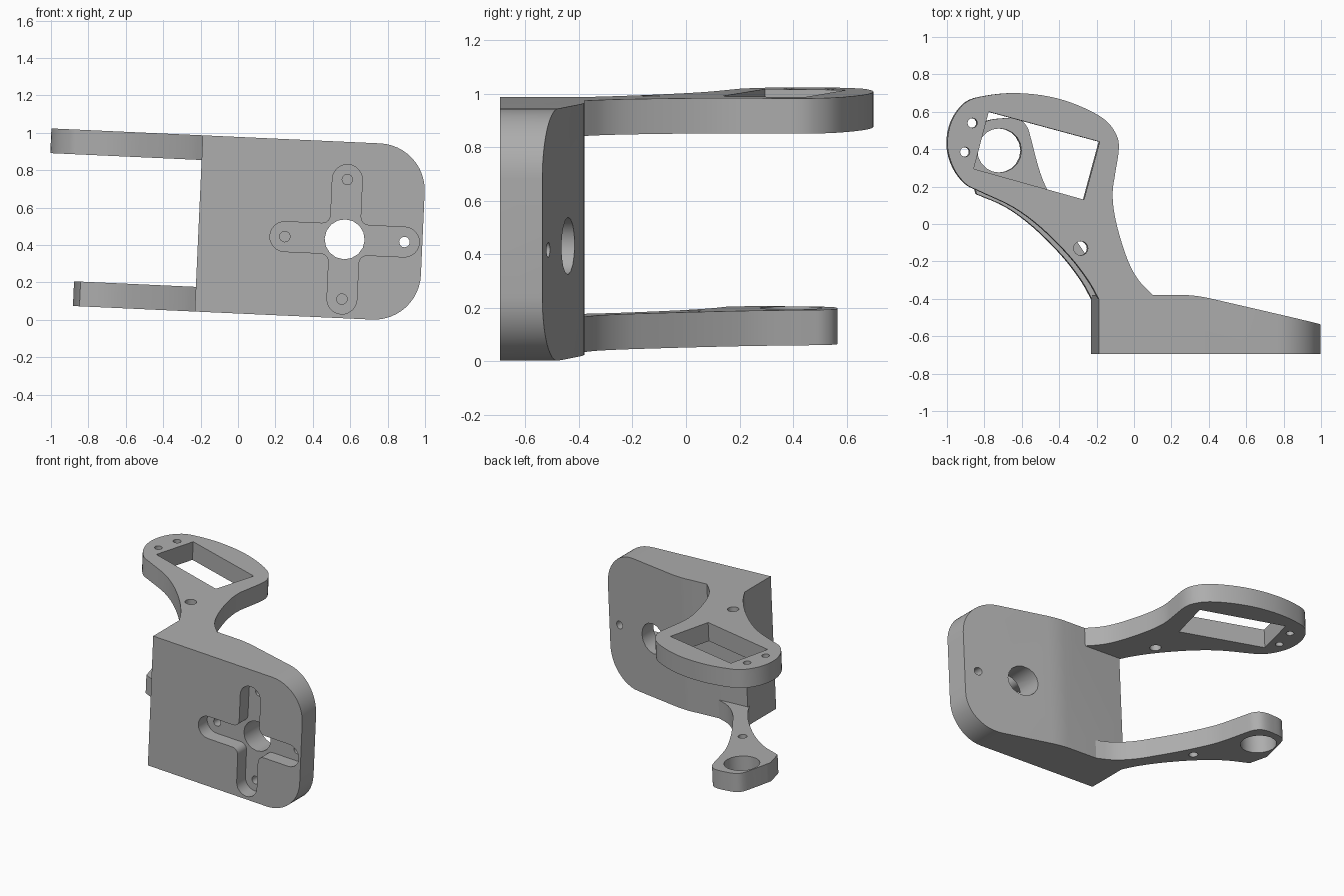
import bpy, bmesh, math
from mathutils import Vector

if "Cube" in bpy.data.objects:
    bpy.data.objects.remove(bpy.data.objects["Cube"])

TILT = math.radians(2.6)
FRONT, BACK, LEFT, RIGHT, BOTTOM, TOP = -0.695, -0.38, -0.233, 0.966, 0.034, 0.977
ARM = 0.132

grey = bpy.data.materials.new("plain grey")
grey.use_nodes = True
grey.diffuse_color = (0.42, 0.42, 0.42, 1)
grey.node_tree.nodes["Principled BSDF"].inputs["Base Color"].default_value = (0.42, 0.42, 0.42, 1)


def prism(name, points, lo, hi, axis="z"):
    """Extrude a flat outline along z or y; all parts share the same tilt."""
    place = (lambda p, h: (p[0], p[1], h)) if axis == "z" else (lambda p, h: (p[0], h, p[1]))
    bm = bmesh.new()
    low = [bm.verts.new(place(p, lo)) for p in points]
    high = [bm.verts.new(place(p, hi)) for p in points]
    bm.faces.new(low)
    bm.faces.new(high)
    n = len(points)
    for i in range(n):
        j = (i + 1) % n
        bm.faces.new((low[i], low[j], high[j], high[i]))
    bmesh.ops.recalc_face_normals(bm, faces=bm.faces)
    mesh = bpy.data.meshes.new(name)
    bm.to_mesh(mesh)
    bm.free()
    mesh.materials.append(grey)
    ob = bpy.data.objects.new(name, mesh)
    ob.rotation_euler.y = TILT
    bpy.context.collection.objects.link(ob)
    return ob


def arc(cx, cy, r, start, end, steps):
    angles = [math.radians(start + (end - start) * i / steps) for i in range(steps + 1)]
    return [(cx + r * math.cos(a), cy + r * math.sin(a)) for a in angles]


def circle(cx, cy, r, sides=16):
    return arc(cx, cy, r, 0, 360, sides)[:-1]


def smooth(points, steps=4):
    """Catmull-Rom curve through the points."""
    p = [Vector(q) for q in points]
    p = [p[0] * 2 - p[1]] + p + [p[-1] * 2 - p[-2]]
    out = []
    for a, b, c, d in zip(p, p[1:], p[2:], p[3:]):
        for i in range(steps):
            t = i / steps
            out.append(0.5 * (2 * b + (c - a) * t + (2 * a - 5 * b + 4 * c - d) * t ** 2
                              + (3 * b - a - 3 * c + d) * t ** 3))
    return out + [p[-2]]


def carve(ob, cutter, operation="DIFFERENCE"):
    cutter.hide_render = True
    mod = ob.modifiers.new("cut", "BOOLEAN")
    mod.object, mod.operation, mod.solver = cutter, operation, "EXACT"
    bpy.context.view_layer.objects.active = ob
    bpy.ops.object.modifier_apply(modifier=mod.name)
    bpy.data.objects.remove(cutter)


# Mounting plate: tapered section trimmed to an outline with two round corners
section = [(LEFT, FRONT), (RIGHT, FRONT), (RIGHT, -0.537), (0.36, -0.397),
           (0.325, -0.39), (0.285, -0.384), (0.24, BACK), (LEFT, BACK)]
plate = prism("mounting_plate", section, BOTTOM, TOP)
R = 0.25
outline = [(LEFT - 1, BOTTOM - 1), (LEFT - 1, TOP + 1)]
outline = ([(LEFT, BOTTOM)] + arc(RIGHT - R, BOTTOM + R, R, -90, 0, 12)
           + arc(RIGHT - R, TOP - R, R, 0, 90, 12) + [(LEFT, TOP)])
carve(plate, prism("outline", outline, -1, 0, "y"), "INTERSECT")

# Cross-shaped recess with filleted inner corners
CX, CZ, REACH, HALF, FILLET = 0.55, 0.456, 0.32, 0.08, 0.045
quarter = (arc(REACH, 0, HALF, -90, 90, 12)
           + arc(HALF + FILLET, HALF + FILLET, FILLET, 270, 180, 5))
cross = []
for k in range(4):
    c, s = round(math.cos(k * math.pi / 2)), round(math.sin(k * math.pi / 2))
    cross += [(CX + x * c - y * s, CZ + x * s + y * c) for x, y in quarter]
carve(plate, prism("recess", cross, -1, FRONT + 0.1, "y"))

# Shaft hole and four screw holes, only the outer one going right through
carve(plate, prism("shaft", circle(CX, CZ, 0.107), -1, 0, "y"))
for dx, dz in ((1, 0), (0, 1), (-1, 0), (0, -1)):
    depth = 0 if dx == 1 else -0.5
    carve(plate, prism("screw", circle(CX + dx * REACH, CZ + dz * REACH, 0.028), -1, depth, "y"))

# Outer curve shared by both arms
side = [(LEFT, -0.40), (-0.29, -0.3), (-0.39, -0.17), (-0.54, -0.02), (-0.69, 0.09), (-0.87, 0.175)]

# Upper arm with a wide rounded head
head = side + [(-0.945, 0.215), (-1.01, 0.3), (-1.043, 0.42), (-1.02, 0.55), (-0.945, 0.65),
               (-0.84, 0.685), (-0.68, 0.70), (-0.5, 0.682), (-0.345, 0.635), (-0.21, 0.565),
               (-0.145, 0.49), (-0.125, 0.41), (-0.145, 0.27), (-0.158, 0.18), (-0.153, 0.08),
               (-0.125, -0.05), (-0.075, -0.2), (-0.02, -0.3), (0.056, BACK)]
upper = prism("upper_arm", smooth(head), TOP - ARM, TOP)
window = [(-0.822, 0.60), (-0.228, 0.44), (-0.312, 0.13), (-0.902, 0.295)]
for shape in (window, circle(-0.909, 0.54, 0.026), circle(-0.949, 0.385, 0.026),
              circle(-0.329, -0.13, 0.038)):
    carve(upper, prism("opening", shape, 0.5, 1.5))

# Lower arm with a small bearing boss
boss = smooth([(-0.885, 0.29), (-0.85, 0.43), (-0.81, 0.54), (-0.71, 0.565), (-0.625, 0.56),
               (-0.58, 0.52), (-0.56, 0.46), (-0.537, 0.37), (-0.508, 0.27), (-0.47, 0.18),
               (-0.39, 0.03), (-0.295, -0.12), (-0.21, -0.24), (-0.11, -0.33), (0, BACK)])
lower = prism("lower_arm", smooth(side[:-1] + [(-0.85, 0.16)]) + boss, BOTTOM, BOTTOM + ARM)
for shape in (circle(-0.728, 0.393, 0.118, 20), circle(-0.48, 0.03, 0.03)):
    carve(lower, prism("opening", shape, -0.5, 0.5))

# Smooth curved walls, crisp rims
bpy.ops.object.select_all(action="DESELECT")
for ob in (plate, upper, lower):
    ob.select_set(True)
bpy.context.view_layer.objects.active = plate
bpy.ops.object.shade_smooth_by_angle(angle=math.radians(30))
